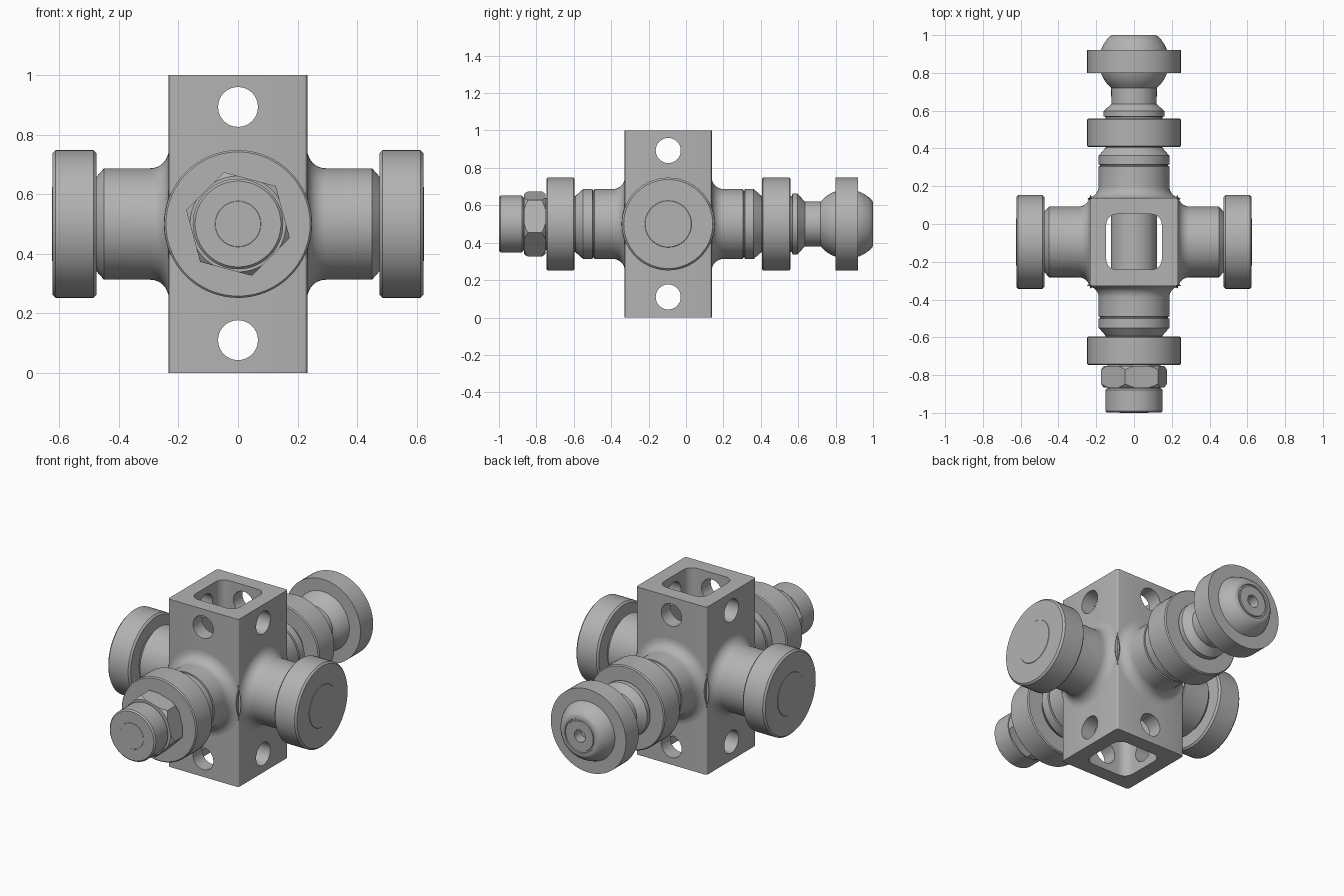
import bpy, bmesh
from math import cos, sin, pi, radians, sqrt
from mathutils import Vector

cube = bpy.data.objects.get("Cube")
if cube:
    bpy.data.objects.remove(cube, do_unlink=True)

steel = bpy.data.materials.new("grey steel")
steel.use_nodes = True
steel.diffuse_color = (0.45, 0.45, 0.45, 1)
steel.node_tree.nodes["Principled BSDF"].inputs["Base Color"].default_value = steel.diffuse_color

MID = Vector((0, -0.095, 0.5))      # centre of the body
AXIS = Vector((0, 0, 0.5))          # origin of the front-to-back shaft
HALF, NECK, DISC, FILLET = 0.233, 0.187, 0.248, 0.062
LEFT, RIGHT = Vector((1, 0, 0)), Vector((-1, 0, 0))
FRONT, BACK, UP = Vector((0, -1, 0)), Vector((0, 1, 0)), Vector((0, 0, 1))


def finish(name, bm):
    bmesh.ops.recalc_face_normals(bm, faces=bm.faces)
    mesh = bpy.data.meshes.new(name)
    bm.to_mesh(mesh)
    bm.free()
    mesh.materials.append(steel)
    obj = bpy.data.objects.new(name, mesh)
    bpy.context.collection.objects.link(obj)
    return obj


def lathe(name, origin, d, profile, sides=64, phase=0.0):
    """Spin (distance along d, radius) points round d and cap both ends."""
    u = BACK if abs(d.x) > 0.5 else LEFT
    w = BACK if abs(d.z) > 0.5 else UP
    bm = bmesh.new()
    rings = []
    for t, r in profile:
        angles = [phase + 2 * pi * i / sides for i in range(sides)]
        rings.append([bm.verts.new(origin + d * t + u * r * cos(a) + w * r * sin(a))
                      for a in angles])
    for a, b in zip(rings, rings[1:]):
        for i in range(sides):
            j = (i + 1) % sides
            bm.faces.new((a[i], a[j], b[j], b[i]))
    bm.faces.new(rings[0])
    bm.faces.new(rings[-1])
    return finish(name, bm)


def block(name, half, height, radius, segments):
    """Upright block with rounded vertical edges."""
    bm = bmesh.new()
    bmesh.ops.create_cube(bm, size=1)
    for v in bm.verts:
        v.co = MID + Vector((v.co.x * 2 * half, v.co.y * 2 * half, v.co.z * height))
    edges = [e for e in bm.edges if abs(e.verts[0].co.z - e.verts[1].co.z) > 0.1]
    bmesh.ops.bevel(bm, geom=edges, offset=radius, segments=segments,
                    profile=0.5, affect='EDGES')
    return finish(name, bm)


def combine(obj, cutter, operation):
    bpy.context.view_layer.objects.active = obj
    mod = obj.modifiers.new("cut", 'BOOLEAN')
    mod.operation, mod.solver, mod.object = operation, 'EXACT', cutter
    bpy.ops.object.modifier_apply(modifier=mod.name)
    bpy.data.objects.remove(cutter, do_unlink=True)


def flare(face):
    """Hollow fillet running from a body face onto a neck."""
    pts = [(face - 0.03, NECK + FILLET - 0.02), (face - 0.005, NECK + FILLET - 0.005)]
    for i in range(9):
        a = pi / 2 * i / 8
        pts.append((face + FILLET * (1 - cos(a)), NECK + FILLET * (1 - sin(a))))
    return pts


def disc(a, b, r, c=0.01):
    return [(a, r - c), (a + c, r), (b - c, r), (b, r - c)]


# Body: hollow post with cross holes near both ends
body = block("body", HALF, 1.0, 0.014, 3)
combine(body, block("pocket_cutter", 0.147, 1.2, 0.055, 6), 'DIFFERENCE')
for z in (0.11, 0.893):
    for d in (LEFT, BACK):
        centre = Vector((MID.x, MID.y, z))
        combine(body, lathe("hole_cutter", centre, d, [(-0.4, 0.067), (0.4, 0.067)], 32),
                'DIFFERENCE')

# Side arms with end discs and flush pins
for side, d in (("left", LEFT), ("right", RIGHT)):
    lathe(side + "_neck", MID, d,
          flare(HALF) + [(0.45, NECK), (0.476, 0.158), (0.49, 0.158)])
    lathe(side + "_disc", MID, d, disc(0.475, 0.623, DISC))
    lathe(side + "_pin", MID, d, disc(0.6, 0.625, 0.125, 0.002))

# Front and back necks, each with a fine groove and a collar
for side, d, face, groove, collar, end in (("front", FRONT, 0.328, 0.49, 0.55, 0.595),
                                           ("back", BACK, 0.138, 0.305, 0.362, 0.407)):
    lathe(side + "_neck", AXIS, d, flare(face) + [
        (groove, NECK), (groove + 0.002, NECK - 0.008), (groove + 0.008, NECK - 0.008),
        (groove + 0.01, NECK), (collar, NECK), (end - 0.003, 0.15), (end + 0.02, 0.15)])
    lathe(side + "_disc", AXIS, d, disc(end, end + 0.152, DISC, 0.006))

# Shaft crossing the pocket
lathe("shaft", AXIS, BACK, [(-0.5, 0.122), (0.3, 0.122)])

# Front nut with trimmed corners, and the shaft end
nut = lathe("front_nut", AXIS, FRONT, [(0.752, 0.18), (0.865, 0.18)], 6, radians(-15))
combine(nut, lathe("nut_trim", AXIS, FRONT, disc(0.752, 0.865, 0.185, 0.024)), 'INTERSECT')
lathe("front_spacer", AXIS, FRONT, [(0.74, 0.14), (0.88, 0.14)])
lathe("front_shaft_end", AXIS, FRONT, disc(0.87, 0.999, 0.152, 0.008))
lathe("front_centre_cap", AXIS, FRONT, disc(0.99, 1.0, 0.078, 0.002))

# Back ball stud with a small recess in its flat end
BALL, BALL_Y = 0.185, 0.86
stud = [(0.55, 0.15), (0.567, 0.15), (0.569, 0.162), (0.597, 0.162), (0.635, 0.12)]
for i in range(17):
    t = -0.14 + 0.275 * i / 16
    stud.append((BALL_Y + t, sqrt(BALL ** 2 - t ** 2)))
stud += [(1.0, 0.115), (1.0, 0.1), (0.994, 0.098), (0.994, 0.09),
         (1.0, 0.088), (1.0, 0.036), (0.94, 0.036)]
lathe("back_ball_stud", AXIS, BACK, stud)
lathe("back_ball_ring", AXIS, BACK, [(0.8, DISC), (0.92, DISC)])

# Smooth round surfaces, keep machined edges crisp
for obj in bpy.context.collection.objects:
    if obj.type == 'MESH' and obj.data.materials and obj.data.materials[0] == steel:
        bpy.ops.object.select_all(action='DESELECT')
        obj.select_set(True)
        bpy.context.view_layer.objects.active = obj
        bpy.ops.object.shade_smooth_by_angle(angle=radians(30))
